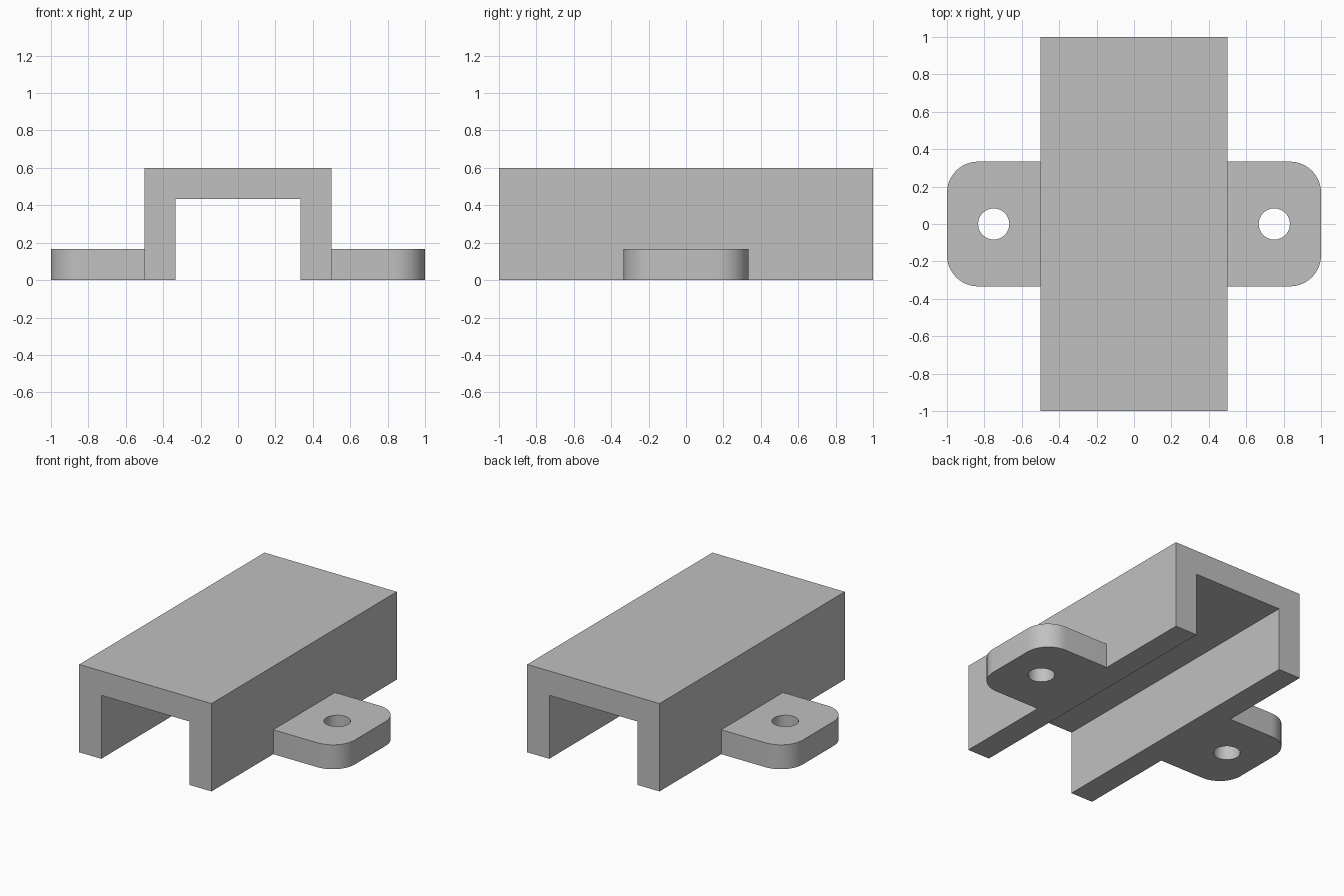
import bpy, bmesh, math
from mathutils import Vector

if "Cube" in bpy.data.objects:
    bpy.data.objects.remove(bpy.data.objects["Cube"])

# One plain grey material
grey = bpy.data.materials.new("plain grey")
grey.use_nodes = True
colour = (0.53, 0.53, 0.53, 1)
grey.diffuse_color = colour
grey.node_tree.nodes["Principled BSDF"].inputs["Base Color"].default_value = colour

U = 1 / 6  # wall thickness, also the tab thickness and corner radius


def arc(cx, cy, radius, start, end, steps):
    """Points along an arc, both ends included; angles in degrees."""
    return [(cx + radius * math.cos(math.radians(start + (end - start) * i / steps)),
             cy + radius * math.sin(math.radians(start + (end - start) * i / steps)))
            for i in range(steps + 1)]


def extruded(name, loops, origin, axis_u, axis_v, depth):
    """Fill an outline (further loops are holes) and extrude it along depth."""
    bm = bmesh.new()
    edges = []
    for loop in loops:
        verts = [bm.verts.new(origin + axis_u * u + axis_v * v) for u, v in loop]
        edges += [bm.edges.new((a, b)) for a, b in zip(verts, verts[1:] + verts[:1])]
    bmesh.ops.triangle_fill(bm, edges=edges, use_beauty=True)
    region = bmesh.ops.extrude_face_region(bm, geom=bm.faces[:], use_keep_orig=True)
    moved = [g for g in region["geom"] if isinstance(g, bmesh.types.BMVert)]
    bmesh.ops.translate(bm, verts=moved, vec=depth)
    bmesh.ops.recalc_face_normals(bm, faces=bm.faces[:])
    bmesh.ops.dissolve_limit(bm, angle_limit=0.001, verts=bm.verts[:], edges=bm.edges[:])
    mesh = bpy.data.meshes.new(name)
    bm.to_mesh(mesh)
    bm.free()
    mesh.materials.append(grey)
    obj = bpy.data.objects.new(name, mesh)
    bpy.context.collection.objects.link(obj)
    bpy.ops.object.select_all(action="DESELECT")
    obj.select_set(True)
    bpy.context.view_layer.objects.active = obj
    bpy.ops.object.shade_smooth_by_angle(angle=math.radians(30))
    return obj


X, Y, Z = Vector((1, 0, 0)), Vector((0, 1, 0)), Vector((0, 0, 1))

# Channel: an upside-down U running front to back
half = [(2 * U, 0.6 - U), (2 * U, 0), (3 * U, 0), (3 * U, 0.6)]
channel = half + [(-x, z) for x, z in reversed(half)]
extruded("channel", [channel], -Y, X, Z, 2 * Y)

# Mounting tabs: rounded outer corners and a screw hole
outline = ([(0.5, -2 * U)] + arc(1 - U, -U, U, -90, 0, 16)
           + arc(1 - U, U, U, 0, 90, 16) + [(0.5, 2 * U)])
hole = arc(0.75, 0, U / 2, 0, 360, 48)[:-1]
for side, name in ((1, "left_tab"), (-1, "right_tab")):
    extruded(name, [outline, hole], Vector(), X * side, Y, Z * U)
